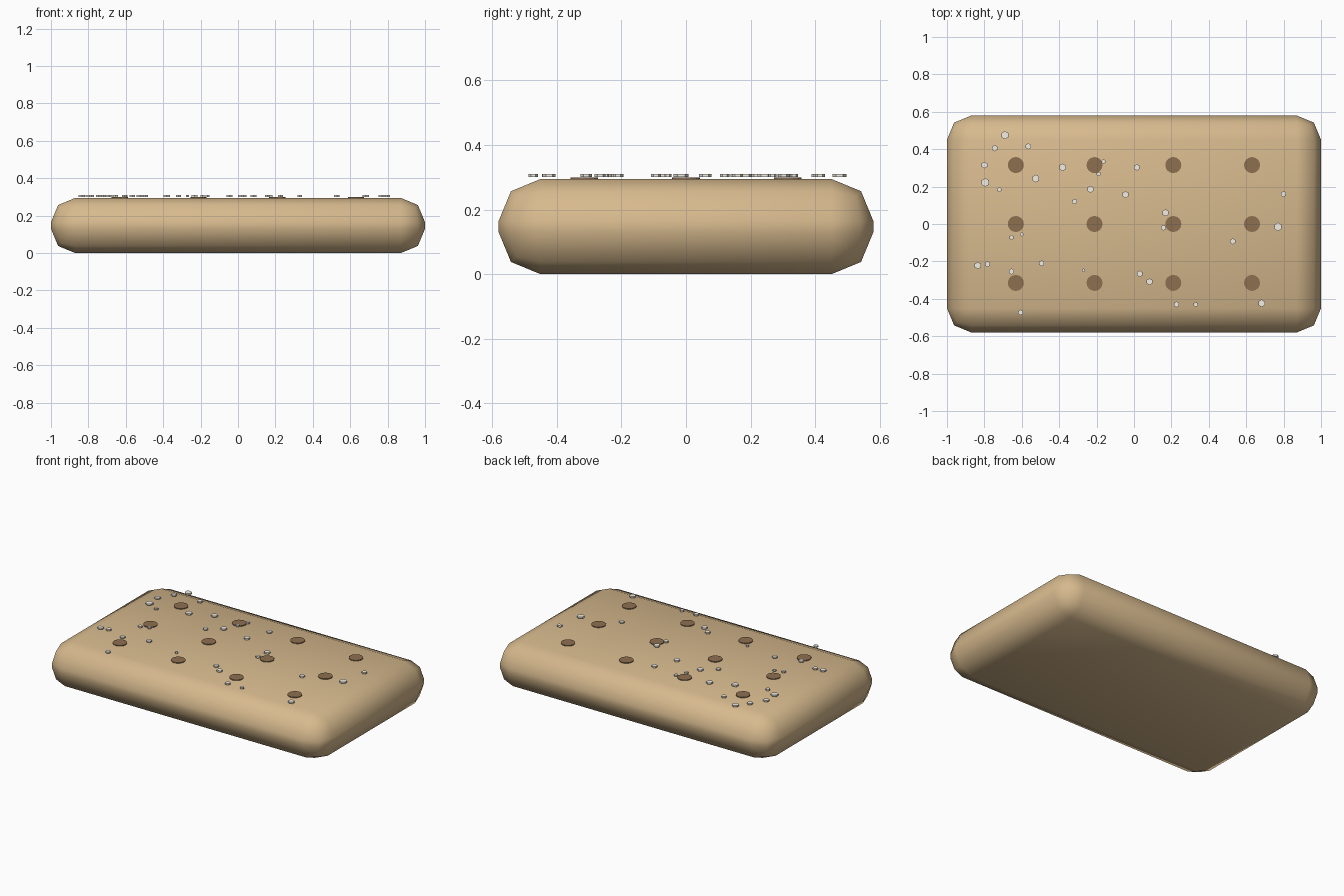
import bpy


def material(name, rgb):
    m = bpy.data.materials.new(name)
    m.diffuse_color = (*rgb, 1)
    return m


def disc(name, x, y, z0, z1, r, sides, mat):
    bpy.ops.mesh.primitive_cylinder_add(vertices=sides, radius=r, depth=z1 - z0,
                                        location=(x, y, (z0 + z1) / 2))
    o = bpy.context.object
    o.name = name
    o.data.materials.append(mat)
    return o


crust = material("baked_crust", (0.68, 0.49, 0.27))
dark = material("dark_hole", (0.27, 0.16, 0.08))
sugar = material("sugar", (0.9, 0.86, 0.78))

# biscuit body: rounded slab
L, W, H = 2.0, 1.16, 0.295
bpy.ops.mesh.primitive_cube_add(size=1, location=(0, 0, H / 2))
body = bpy.context.object
body.name = "biscuit_body"
body.scale = (L, W, H)
bpy.ops.object.transform_apply(location=False, rotation=False, scale=True)
bev = body.modifiers.new("rounded_edges", 'BEVEL')
bev.width = 0.13
bev.segments = 2
bpy.ops.object.modifier_apply(modifier=bev.name)
bpy.ops.object.shade_smooth()
body.data.materials.append(crust)

# docking holes: 4 x 3 grid of dark discs
for i in range(4):
    for j in range(3):
        disc("docking_hole", -0.632 + 0.421 * i, 0.315 * (j - 1),
             0.285, 0.30, 0.043, 16, dark)

# sugar grains scattered on top: x, y, radius
grains = [
    (-.69, .475, .022), (-.745, .405, .017), (-.565, .415, .016), (-.80, .315, .018),
    (-.795, .222, .023), (-.72, .184, .013), (-.525, .243, .021), (-.382, .303, .02),
    (-.318, .12, .015), (-.233, .186, .019), (-.19, .268, .012), (-.163, .334, .012),
    (.015, .303, .017), (-.045, .157, .019), (.168, .06, .019), (.158, -.02, .015),
    (-.655, -.072, .013), (-.60, -.056, .011), (-.835, -.222, .019), (-.783, -.215, .016),
    (-.655, -.254, .016), (-.494, -.21, .016), (-.27, -.248, .01), (.03, -.266, .017),
    (.083, -.309, .018), (.227, -.43, .016), (.33, -.43, .013), (.682, -.424, .02),
    (.528, -.093, .016), (.77, -.015, .023), (.80, .16, .016), (-.606, -.473, .015),
]
for x, y, r in grains:
    disc("sugar_grain", x, y, 0.301, 0.311, r, 6, sugar)
